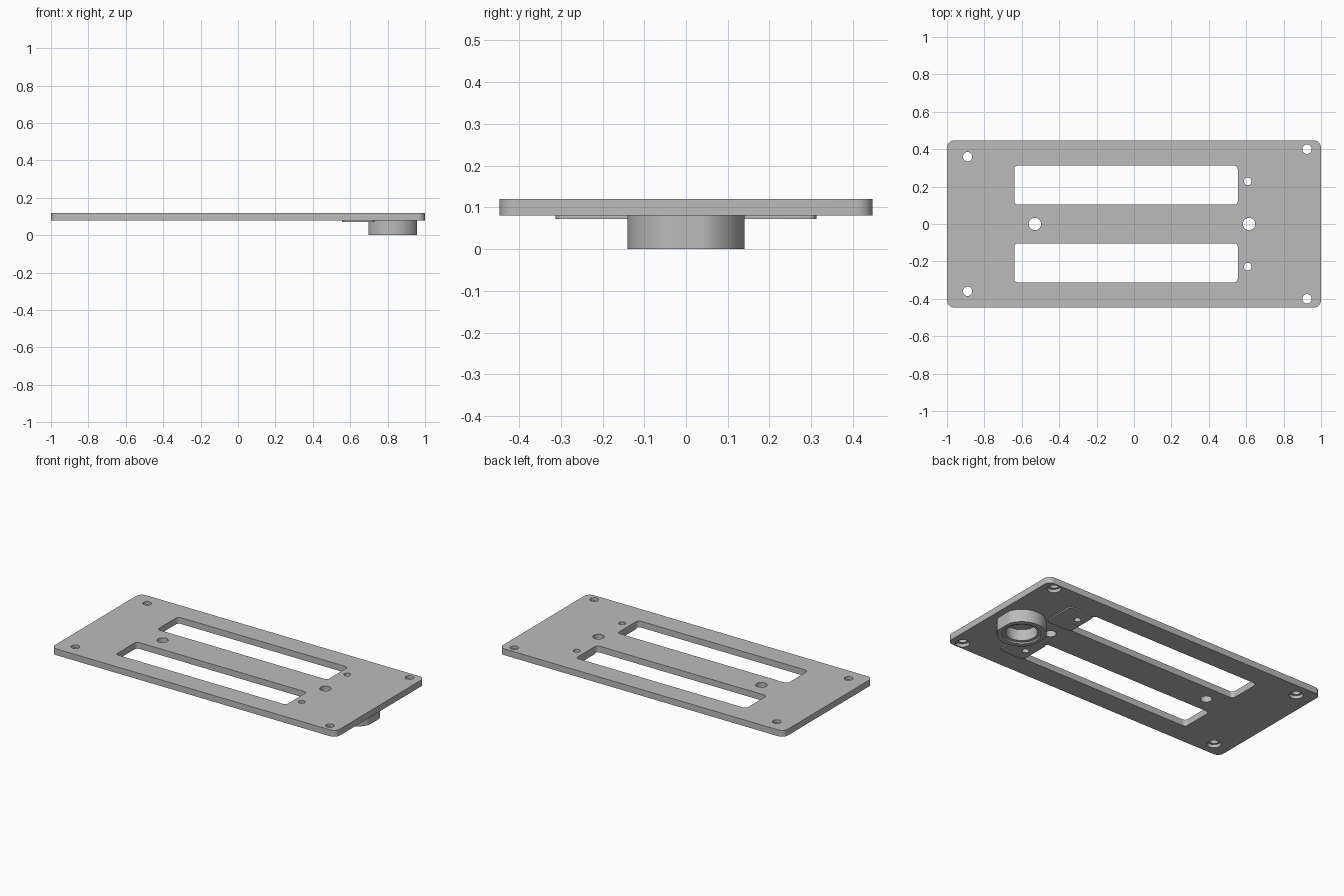
import bpy
import bmesh
from math import sin, cos, pi, radians

cube = bpy.data.objects.get("Cube")
if cube:
    bpy.data.objects.remove(cube, do_unlink=True)

grey = bpy.data.materials.new("plain grey")
grey.use_nodes = True
GREY = (0.5, 0.5, 0.5, 1)
grey.diffuse_color = GREY
grey.node_tree.nodes["Principled BSDF"].inputs["Base Color"].default_value = GREY


def rounded_rect(x0, x1, y0, y1, r, steps=8):
    """Outline of a rectangle with rounded corners, counter-clockwise."""
    centres = [(x1 - r, y1 - r), (x0 + r, y1 - r), (x0 + r, y0 + r), (x1 - r, y0 + r)]
    return [(cx + r * cos(a), cy + r * sin(a))
            for k, (cx, cy) in enumerate(centres)
            for a in [(k + i / steps) * pi / 2 for i in range(steps + 1)]]


def circle(cx, cy, r, steps=40):
    return [(cx + r * cos(2 * pi * i / steps), cy + r * sin(2 * pi * i / steps))
            for i in range(steps)]


def prism(name, outline, z0, z1):
    """Solid made by raising a flat outline from z0 to z1."""
    bm = bmesh.new()
    face = bm.faces.new([bm.verts.new((x, y, z0)) for x, y in outline])
    raised = bmesh.ops.extrude_face_region(bm, geom=[face])["geom"]
    verts = [v for v in raised if isinstance(v, bmesh.types.BMVert)]
    bmesh.ops.translate(bm, verts=verts, vec=(0, 0, z1 - z0))
    bmesh.ops.recalc_face_normals(bm, faces=bm.faces)
    mesh = bpy.data.meshes.new(name)
    bm.to_mesh(mesh)
    bm.free()
    mesh.materials.append(grey)
    obj = bpy.data.objects.new(name, mesh)
    bpy.context.collection.objects.link(obj)
    return obj


def activate(obj):
    bpy.ops.object.select_all(action="DESELECT")
    obj.select_set(True)
    bpy.context.view_layer.objects.active = obj


def cut(obj, outline, z0, z1):
    """Remove a prism from an object."""
    cutter = prism("cutter", outline, z0, z1)
    cutter.hide_render = True
    mod = obj.modifiers.new("cut", "BOOLEAN")
    mod.operation = "DIFFERENCE"
    mod.solver = "EXACT"
    mod.object = cutter
    activate(obj)
    bpy.ops.object.modifier_apply(modifier=mod.name)
    bpy.data.objects.remove(cutter, do_unlink=True)


BOTTOM, TOP = 0.08, 0.12
LOW, HIGH = -0.1, 0.2          # cutter range through everything
SLOT_END = 0.555

# Base plate with two slots, centre holes and counterbored corner holes
plate = prism("base_plate", rounded_rect(-1, 1, -0.447, 0.447, 0.04), BOTTOM, TOP)
parts = [plate]
for x in (-0.53, 0.615):
    cut(plate, circle(x, 0, 0.033), LOW, HIGH)

for side, label in ((1, "back"), (-1, "front")):
    y0, y1 = sorted((side * 0.103, side * 0.312))
    cut(plate, rounded_rect(-0.64, SLOT_END, y0, y1, 0.02), LOW, HIGH)
    for x, y in ((-0.89, 0.36), (0.925, 0.40)):
        cut(plate, circle(x, side * y, 0.025), LOW, HIGH)
        cut(plate, circle(x, side * y, 0.04), LOW, BOTTOM + 0.02)

    # Thin mounting pad at the slot end, with its screw hole
    pad = prism(label + "_pad", rounded_rect(SLOT_END, 0.73, y0, y1, 0.02), 0.072, BOTTOM)
    for part in (plate, pad):
        cut(part, circle(0.608, side * 0.228, 0.02), LOW, HIGH)
    parts.append(pad)

# Socket ring under the plate, flattened on two sides
RING_X, FLAT = 0.827, 0.13
outline = [(min(max(x, RING_X - FLAT), RING_X + FLAT), y)
           for x, y in circle(RING_X, 0, 0.14, 64)]
ring = prism("socket_ring", outline, 0, BOTTOM)
cut(ring, circle(RING_X, 0, 0.09, 48), LOW, HIGH)
cut(ring, circle(RING_X, 0, 0.11, 48), LOW, 0.01)
parts.append(ring)

for part in parts:
    activate(part)
    bpy.ops.object.shade_smooth_by_angle(angle=radians(30))
